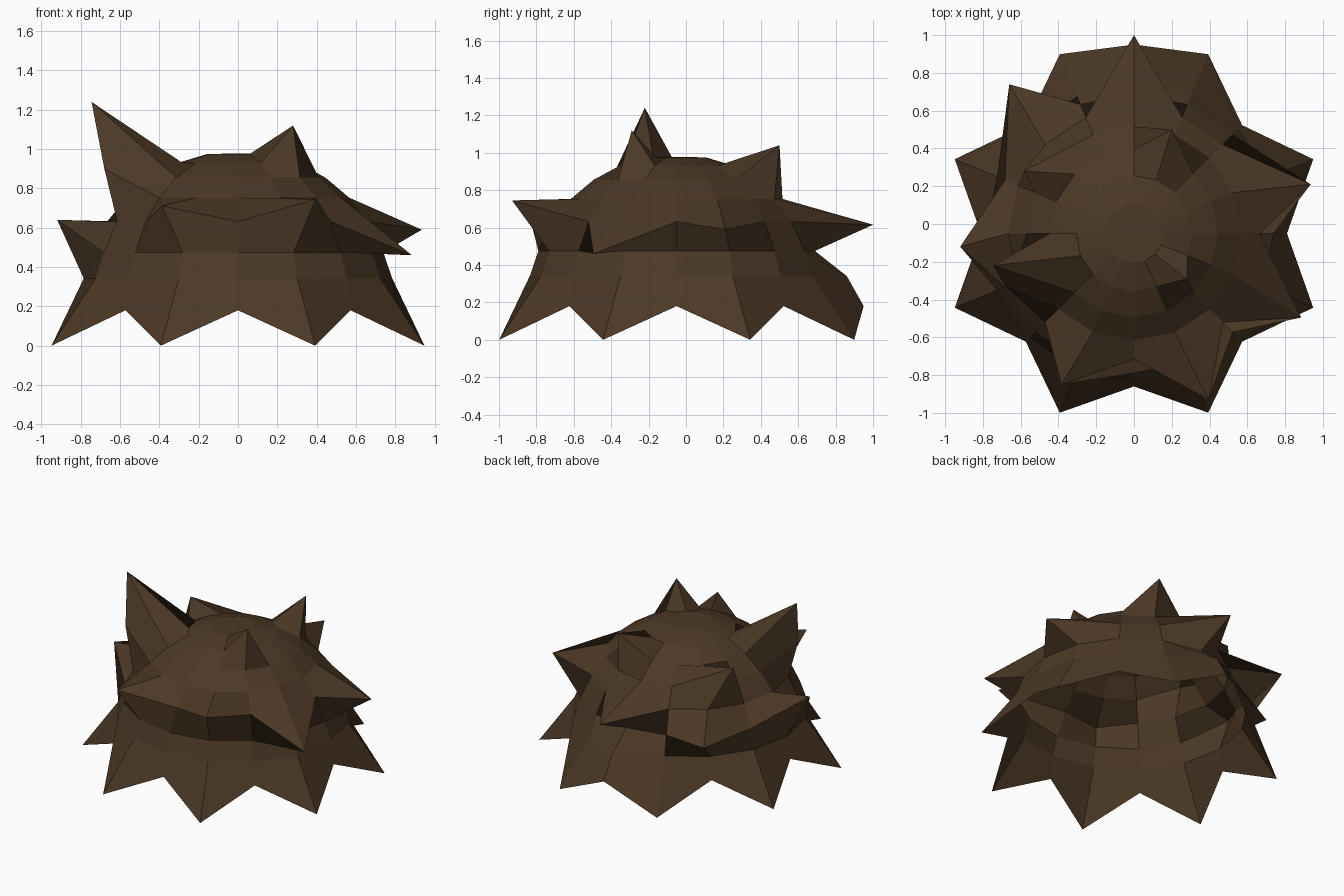
import bpy, bmesh, math

if "Cube" in bpy.data.objects:
    bpy.data.objects.remove(bpy.data.objects["Cube"])

# Open faceted dome: 16 sides, 8 rings around (0, CY)
N, R, CY = 16, 0.8, -0.05
heights = [0.975, 0.93, 0.855, 0.753, 0.632, 0.475, 0.342, 0.18]

# Ring vertices pulled out into spikes: (ring, side) -> tip position
spikes = {
    (3, 9): (-0.745, -0.22, 1.24),    # tall top spike
    (4, 9): (-0.68, -0.33, 0.90),     # base of the tall spike
    (2, 14): (0.28, -0.29, 1.12),     # front top spike
    (3, 3): (0.20, 0.50, 1.04),       # rear top spike
    (4, 6): (-0.58, 0.28, 0.91),      # rear left upper spike
    (5, 13): (0.395, -0.93, 0.745),   # front fringe
    (5, 11): (-0.385, -0.85, 0.71),
    (5, 15): (0.885, -0.495, 0.46),   # right side
    (5, 1): (0.935, 0.21, 0.59),
    (5, 4): (0.0, 1.0, 0.615),        # back
    (6, 6): (-0.66, 0.74, 0.52),      # rear left
    (6, 8): (-0.92, -0.12, 0.64),     # left side
    (7, 4): (0.0, 0.86, 0.34),        # bulge at the nape
    (8, 4): (0.0, 0.95, 0.18),
}


def ring_point(ring, side):
    a = math.tau * side / N
    r, z = R * math.sin(math.pi * ring / 16), heights[ring - 1]
    if ring == 8:                     # zigzag hem, every other point reaches the ground
        r, z = (1.027, 0.0) if side % 2 else (0.81, 0.18)
    return spikes.get((ring, side), (r * math.cos(a), CY + r * math.sin(a), z))


bm = bmesh.new()
pole = bm.verts.new((0, CY, heights[0] + 0.003))
rings = [[bm.verts.new(ring_point(k, j)) for j in range(N)] for k in range(1, 9)]
for j in range(N):
    n = (j + 1) % N
    bm.faces.new((pole, rings[0][j], rings[0][n]))
    for up, low in zip(rings, rings[1:]):
        bm.faces.new((up[j], low[j], low[n], up[n]))

mesh = bpy.data.meshes.new("spiky_hair")
bm.to_mesh(mesh)
bm.free()
brown = bpy.data.materials.new("dark brown")
brown.diffuse_color = (0.072, 0.040, 0.019, 1)
brown.use_nodes = True
brown.node_tree.nodes["Principled BSDF"].inputs["Base Color"].default_value = brown.diffuse_color
mesh.materials.append(brown)
hair = bpy.data.objects.new("spiky_hair", mesh)
bpy.context.collection.objects.link(hair)
